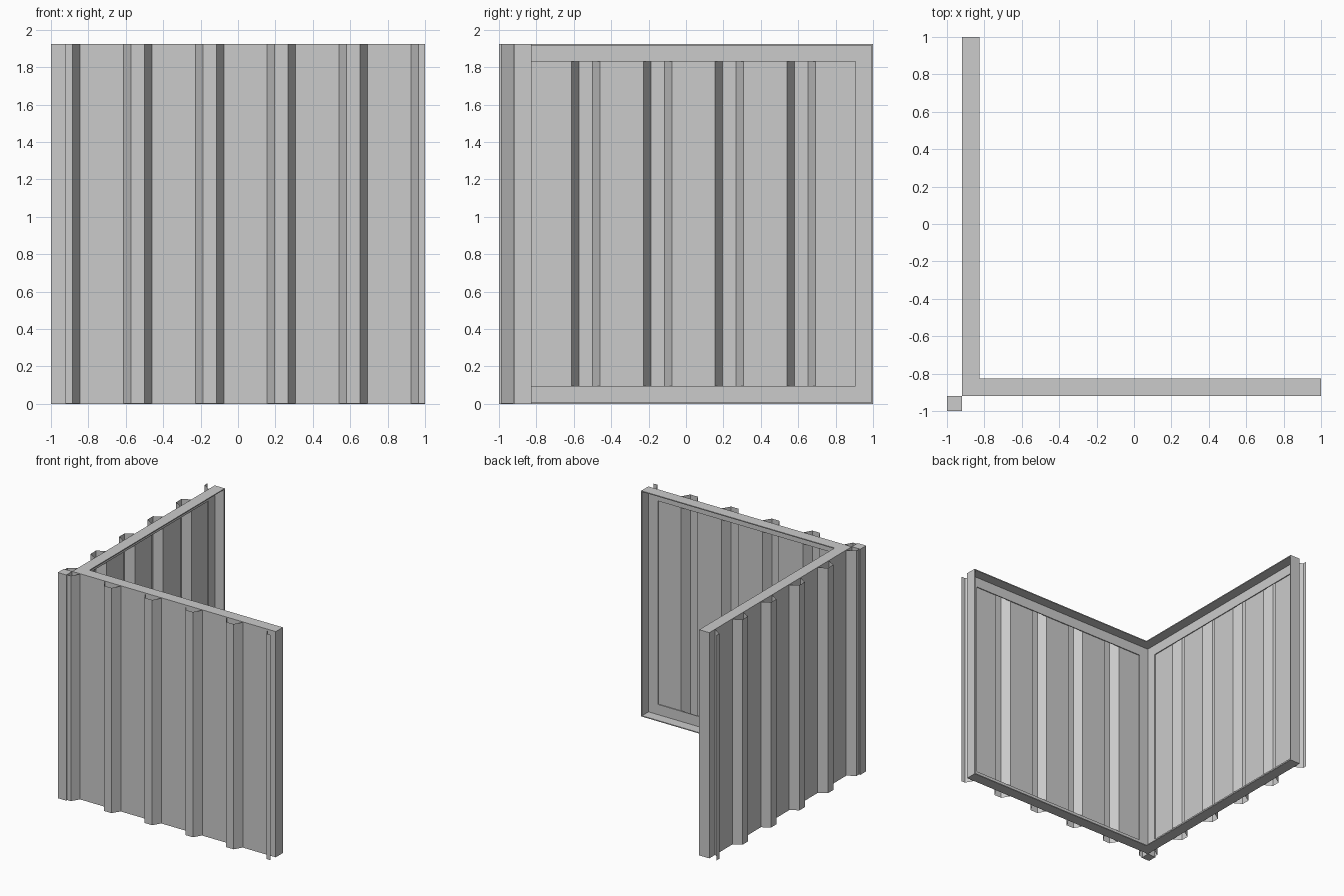
import bpy, bmesh

if "Cube" in bpy.data.objects:
    bpy.data.objects.remove(bpy.data.objects["Cube"])

H = 1.925            # wall height
A, B = -0.92, 1.0    # wall start and end along its run
W, T = 0.095, 0.008  # angle-iron leg width and thickness
DEPTH = 0.07         # rib depth
PITCH = (B - A) / 5


def make(name, verts, faces, swap=False):
    """Mesh object; swap mirrors the part over the x = y diagonal."""
    if swap:
        verts = [(y, x, z) for x, y, z in verts]
        faces = [f[::-1] for f in faces]
    me = bpy.data.meshes.new(name)
    me.from_pydata(verts, [], faces)
    ob = bpy.data.objects.new(name, me)
    bpy.context.collection.objects.link(ob)
    return ob


def frame(name, swap):
    # L-shaped angle profile (inset, depth) swept round the wall rectangle with mitred corners
    prof = [(0, 0), (W, 0), (W, T), (T, T), (T, W), (0, W)]
    verts, n = [], len(prof)
    for cx, cz, sx, sz in [(A, 0, 1, 1), (B, 0, -1, 1), (B, H, -1, -1), (A, H, 1, -1)]:
        verts += [(cx + sx * i, A + d, cz + sz * i) for i, d in prof]
    faces = [(k * n + j, k * n + (j + 1) % n,
              (k + 1) % 4 * n + (j + 1) % n, (k + 1) % 4 * n + j)
             for k in range(4) for j in range(n)]
    ob = make(name, verts, faces, swap)
    bm = bmesh.new()
    bm.from_mesh(ob.data)
    bmesh.ops.recalc_face_normals(bm, faces=bm.faces)
    bm.to_mesh(ob.data)
    bm.free()


def sheet(name, swap):
    # open corrugated profile: five pitches, half a rib at each end
    base, out = A - 0.001, A - DEPTH
    pts = [(A, out)]
    for k in range(5):
        x0, x1 = A + k * PITCH, A + (k + 1) * PITCH
        pts += [(x0 + 0.036, out), (x0 + 0.076, base),
                (x1 - 0.076, base), (x1 - 0.036, out)]
    pts.append((B, out))
    n = len(pts)
    verts = [(x, y, z) for z in (0.002, H - 0.002) for x, y in pts]
    make(name, verts, [(i, i + 1, n + i + 1, n + i) for i in range(n - 1)], swap)


for side, swap in (("front", False), ("left", True)):
    frame(side + "_wall_frame", swap)
    sheet(side + "_corrugated_sheet", swap)

# square corner post outside the two walls
bpy.ops.mesh.primitive_cube_add(size=1, location=(-0.96, -0.96, H / 2))
post = bpy.context.object
post.name = "corner_post"
post.scale = (0.08, 0.08, H)
